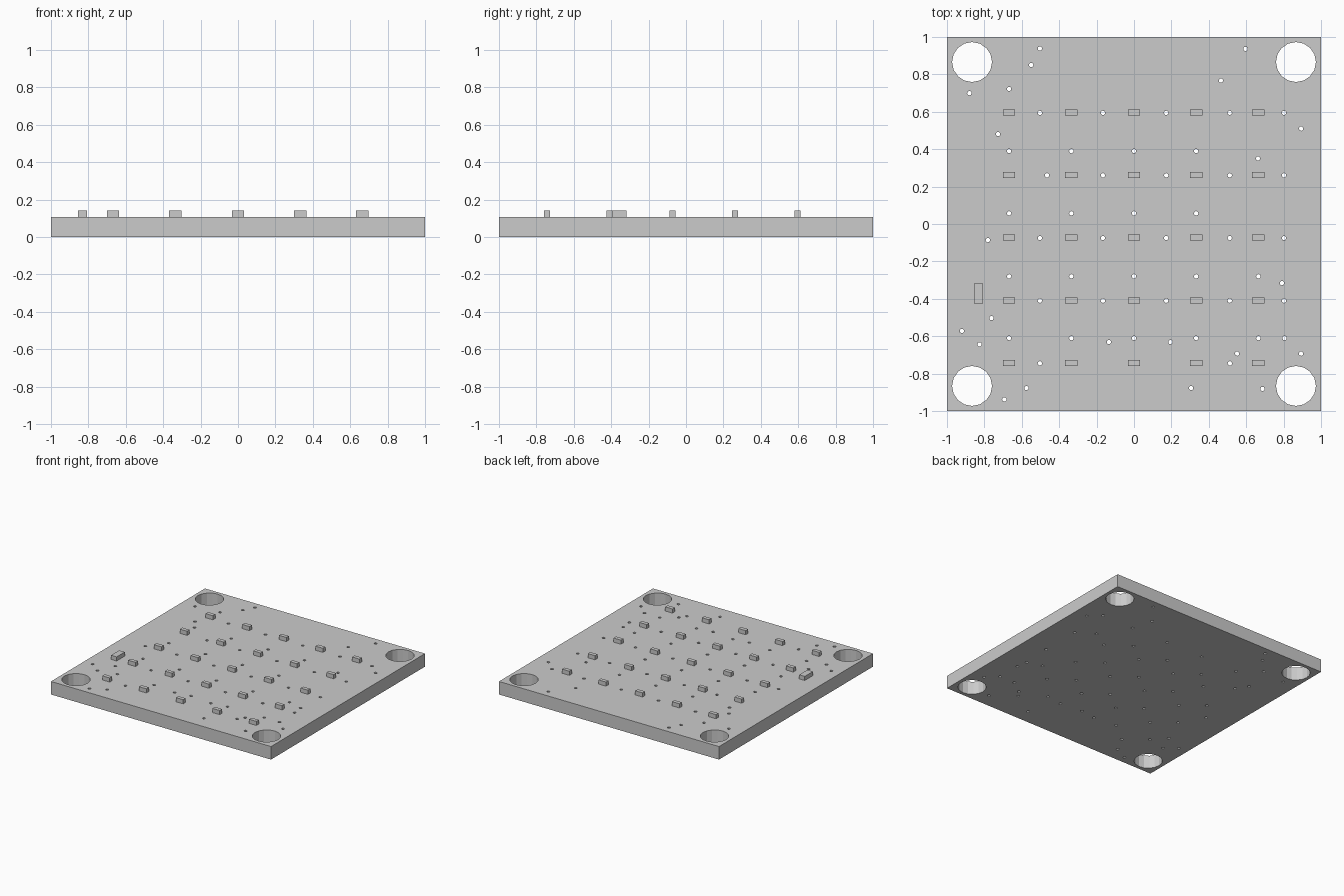
import bpy, bmesh, math

cube = bpy.data.objects.get("Cube")
if cube:
    bpy.data.objects.remove(cube, do_unlink=True)

TOP = 0.107          # upper surface of the plate
CHIP_HEIGHT = 0.034

grey = bpy.data.materials.new("plain_grey")
grey.use_nodes = True
colour = (0.6, 0.6, 0.6, 1)
grey.diffuse_color = colour
grey.node_tree.nodes["Principled BSDF"].inputs["Base Color"].default_value = colour


def add_object(name, bm):
    mesh = bpy.data.meshes.new(name)
    bm.to_mesh(mesh)
    bm.free()
    mesh.materials.append(grey)
    obj = bpy.data.objects.new(name, mesh)
    bpy.context.collection.objects.link(obj)
    return obj


def add_block(name, x, y, width, depth):
    bm = bmesh.new()
    bmesh.ops.create_cube(bm, size=1)
    bmesh.ops.scale(bm, vec=(width, depth, CHIP_HEIGHT), verts=bm.verts)
    bmesh.ops.translate(bm, vec=(x, y, TOP + CHIP_HEIGHT / 2), verts=bm.verts)
    return add_object(name, bm)


def add_loop(bm, points):
    verts = [bm.verts.new((x, y, TOP)) for x, y in points]
    for a, b in zip(verts, verts[1:] + verts[:1]):
        bm.edges.new((a, b))


def circle(x, y, radius, sides):
    angles = [math.tau * i / sides for i in range(sides)]
    return [(x + radius * math.cos(a), y + radius * math.sin(a)) for a in angles]


columns = [-0.668, -0.335, 0, 0.332, 0.665]
chip_rows = [0.596, 0.262, -0.073, -0.408, -0.743]

# Small drilled holes between neighbouring chips
pins = []
for y in chip_rows[:4]:
    first = -0.465 if y == chip_rows[1] else -0.503
    pins += [(x, y - 0.002) for x in (first, -0.166, 0.172, 0.512, 0.802)]
pins += [(-0.503, -0.745), (0.513, -0.745)]

# Small drilled holes between the rows of chips
for y, count in ((0.39, 4), (0.057, 4), (-0.28, 5), (-0.61, 5)):
    pins += [(x, y) for x in columns[:count]]

# Scattered drilled holes
pins += [(0.663, 0.35), (0.805, -0.61), (-0.503, 0.938), (-0.55, 0.85),
         (-0.668, 0.722), (-0.88, 0.7), (-0.727, 0.481), (0.596, 0.936),
         (0.465, 0.767), (0.893, 0.51), (-0.781, -0.086), (-0.762, -0.503),
         (-0.92, -0.572), (-0.826, -0.644), (-0.134, -0.631), (0.195, -0.631),
         (0.791, -0.316), (0.551, -0.693), (0.893, -0.693), (0.305, -0.877),
         (0.687, -0.882), (-0.575, -0.877), (-0.693, -0.938)]

# Plate outline with corner mounting holes and drilled holes, thickened downward
bm = bmesh.new()
add_loop(bm, [(-1, -1), (1, -1), (1, 1), (-1, 1)])
for sx in (-1, 1):
    for sy in (-1, 1):
        add_loop(bm, circle(0.866 * sx, 0.866 * sy, 0.107, 16))
for x, y in pins:
    add_loop(bm, circle(x, y, 0.012, 8))
bmesh.ops.triangle_fill(bm, use_beauty=True, edges=bm.edges[:], normal=(0, 0, 1))
bm.normal_update()
for face in bm.faces:
    if face.normal.z < 0:
        face.normal_flip()
plate = add_object("base_plate", bm)
solid = plate.modifiers.new("thickness", "SOLIDIFY")
solid.thickness = TOP
solid.offset = -1

# Grid of small chips
for r, y in enumerate(chip_rows):
    for c, x in enumerate(columns):
        add_block(f"chip_row{r + 1}_column{c + 1}", x, y, 0.066, 0.032)

# Larger part near the right edge
add_block("side_connector", -0.831, -0.372, 0.05, 0.106)
